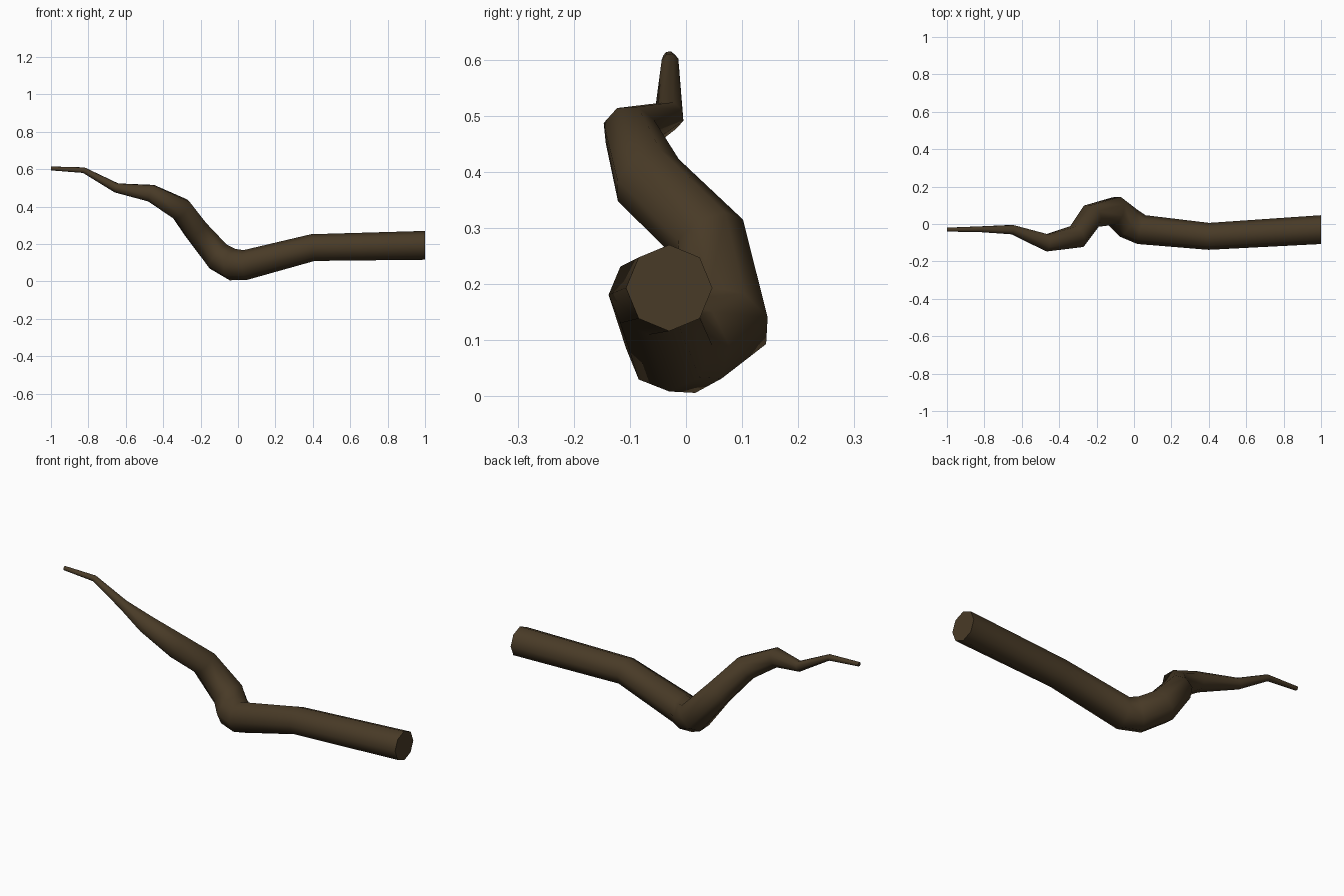
import bpy, bmesh, math
from mathutils import Vector

cube = bpy.data.objects.get("Cube")
if cube:
    bpy.data.objects.remove(cube, do_unlink=True)

SIDES = 8
# Branch centre line from thick end to tip: x, y, z, radius
PATH = [
    (1.00, -0.03, 0.193, 0.077),
    (0.40, -0.066, 0.181, 0.072),
    (0.04, -0.03, 0.088, 0.08),
    (-0.03, 0.005, 0.09, 0.086),
    (-0.105, 0.07, 0.132, 0.083),
    (-0.228, 0.042, 0.28, 0.069),
    (-0.305, -0.067, 0.385, 0.066),
    (-0.465, -0.1, 0.472, 0.049),
    (-0.65, -0.03, 0.50, 0.027),
    (-0.825, -0.028, 0.595, 0.016),
    (-1.00, -0.03, 0.604, 0.011),
]


def bark_material():
    mat = bpy.data.materials.new("dark brown bark")
    mat.use_nodes = True
    colour = (0.066, 0.043, 0.02, 1)
    mat.diffuse_color = colour
    bsdf = next(n for n in mat.node_tree.nodes if n.type == 'BSDF_PRINCIPLED')
    bsdf.inputs["Base Color"].default_value = colour
    bsdf.inputs["Roughness"].default_value = 0.9
    return mat


def sweep(name, path):
    """Tapered tube whose rings lie on the bisecting plane of each bend."""
    points = [Vector(p[:3]) for p in path]
    steps = [(b - a).normalized() for a, b in zip(points, points[1:])]
    tangents = [steps[0]] + [(a + b).normalized() for a, b in zip(steps, steps[1:])] + [steps[-1]]
    tangents[0] = tangents[-1] = Vector((-1, 0, 0))  # square-cut ends
    up = Vector((0, 0, 1))
    bm = bmesh.new()
    rings = []
    for i, (centre, tangent) in enumerate(zip(points, tangents)):
        if i:
            up = tangents[i - 1].rotation_difference(tangent) @ up
        side = tangent.cross(up)
        ring = []
        for k in range(SIDES):
            a = math.tau * k / SIDES
            ring.append(bm.verts.new(centre + path[i][3] * (up * math.cos(a) + side * math.sin(a))))
        rings.append(ring)
    for lower, upper in zip(rings, rings[1:]):
        for k in range(SIDES):
            n = (k + 1) % SIDES
            bm.faces.new((lower[k], lower[n], upper[n], upper[k]))
    # Cut ends
    bm.faces.new(rings[0])
    bm.faces.new(rings[-1])
    bmesh.ops.recalc_face_normals(bm, faces=bm.faces)
    mesh = bpy.data.meshes.new(name)
    bm.to_mesh(mesh)
    bm.free()
    obj = bpy.data.objects.new(name, mesh)
    bpy.context.collection.objects.link(obj)
    return obj


branch = sweep("branch", PATH)
branch.data.materials.append(bark_material())
bpy.ops.object.select_all(action='DESELECT')
branch.select_set(True)
bpy.context.view_layer.objects.active = branch
bpy.ops.object.shade_smooth_by_angle(angle=math.radians(65))
